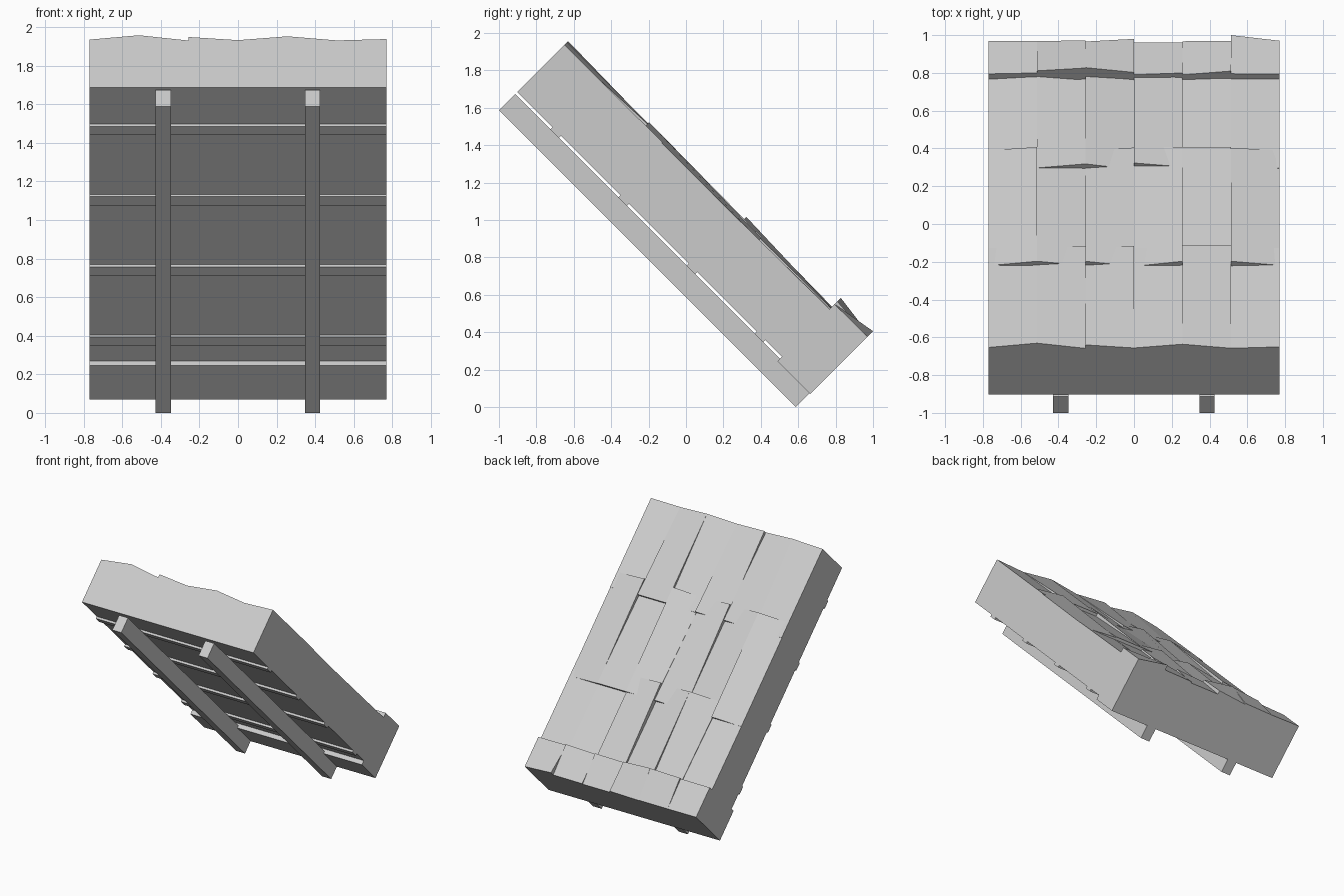
import bpy
import bmesh
from math import sqrt

if "Cube" in bpy.data.objects:
    bpy.data.objects.remove(bpy.data.objects["Cube"])

R2 = sqrt(2)
HALF = 0.77          # half width of the roof
COLS = 6             # shingle columns
UNDER = 0.554        # underside height of the shingles


def place(x, s, n):
    """Slope coordinates (s down the slope, n off the slope) to world, 45 degree pitch."""
    return (x, (n + s) / R2, (n - s) / R2)


def add_block(bm, x0, x1, s0, s1, n0, tops):
    """Six-sided block; tops = heights at upper left, upper right, lower left, lower right."""
    corners = [(x0, s0), (x1, s0), (x1, s1), (x0, s1)]
    high = [tops[0], tops[1], tops[3], tops[2]]
    lo = [bm.verts.new(place(x, s, n0)) for x, s in corners]
    hi = [bm.verts.new(place(x, s, n)) for (x, s), n in zip(corners, high)]
    bm.faces.new(lo)
    bm.faces.new(hi)
    for i in range(4):
        j = (i + 1) % 4
        bm.faces.new((lo[i], lo[j], hi[j], hi[i]))


def finish(name, bm):
    bmesh.ops.recalc_face_normals(bm, faces=bm.faces)
    me = bpy.data.meshes.new(name)
    bm.to_mesh(me)
    bm.free()
    bpy.context.collection.objects.link(bpy.data.objects.new(name, me))


def bar(name, x0, x1, s0, s1, n0, n1):
    bm = bmesh.new()
    add_block(bm, x0, x1, s0, s1, n0, [n1] * 4)
    finish(name, bm)


def course(name, s0, s1, n0, upper, lower):
    """Row of uneven shingles; upper/lower hold (left, right) heights in thousandths."""
    bm = bmesh.new()
    w = 2 * HALF / COLS
    for i, (u, l) in enumerate(zip(upper, lower)):
        x0 = -HALF + i * w
        add_block(bm, x0, x0 + w, s0, s1, n0, [h / 1000 for h in (*u, *l)])
    finish(name, bm)


# Two rafters
for side, cx in (("left", -0.388), ("right", 0.386)):
    bar("rafter_" + side, cx - 0.04, cx + 0.04, -1.83, 0.415, 0.415, 0.538)

# Cross battens
for i in range(4):
    s = -1.563 + i * 0.515
    bar(f"batten_{i + 1}", -HALF, HALF, s, s + 0.064, 0.537, UNDER)

# Overlapping shingle courses, ridge to eave
course("shingles_ridge", -1.83, -1.09, UNDER,
       [(906, 938), (938, 899), (925, 902), (902, 930), (930, 900), (900, 910)],
       [(910, 905), (905, 925), (905, 925), (910, 905), (930, 930), (905, 912)])
course("shingles_upper", -1.217, -0.354, UNDER,
       [(905, 938), (938, 905), (938, 900), (900, 938), (905, 905), (938, 908)],
       [(906, 930), (905, 905), (903, 926), (930, 930), (930, 930), (924, 906)])
course("shingles_lower", -0.49, 0.30, UNDER,
       [(903, 903), (910, 940), (940, 898), (947, 918), (905, 905), (905, 908)],
       [(912, 932), (935, 908), (930, 908), (918, 922), (908, 920), (915, 914)])
course("shingles_eave", 0.173, 0.42, 0.519,
       [(951, 958), (974, 995), (998, 962), (945, 958), (944, 972), (952, 951)],
       [(952, 950), (950, 954), (946, 966), (938, 938), (948, 952), (994, 952)])
